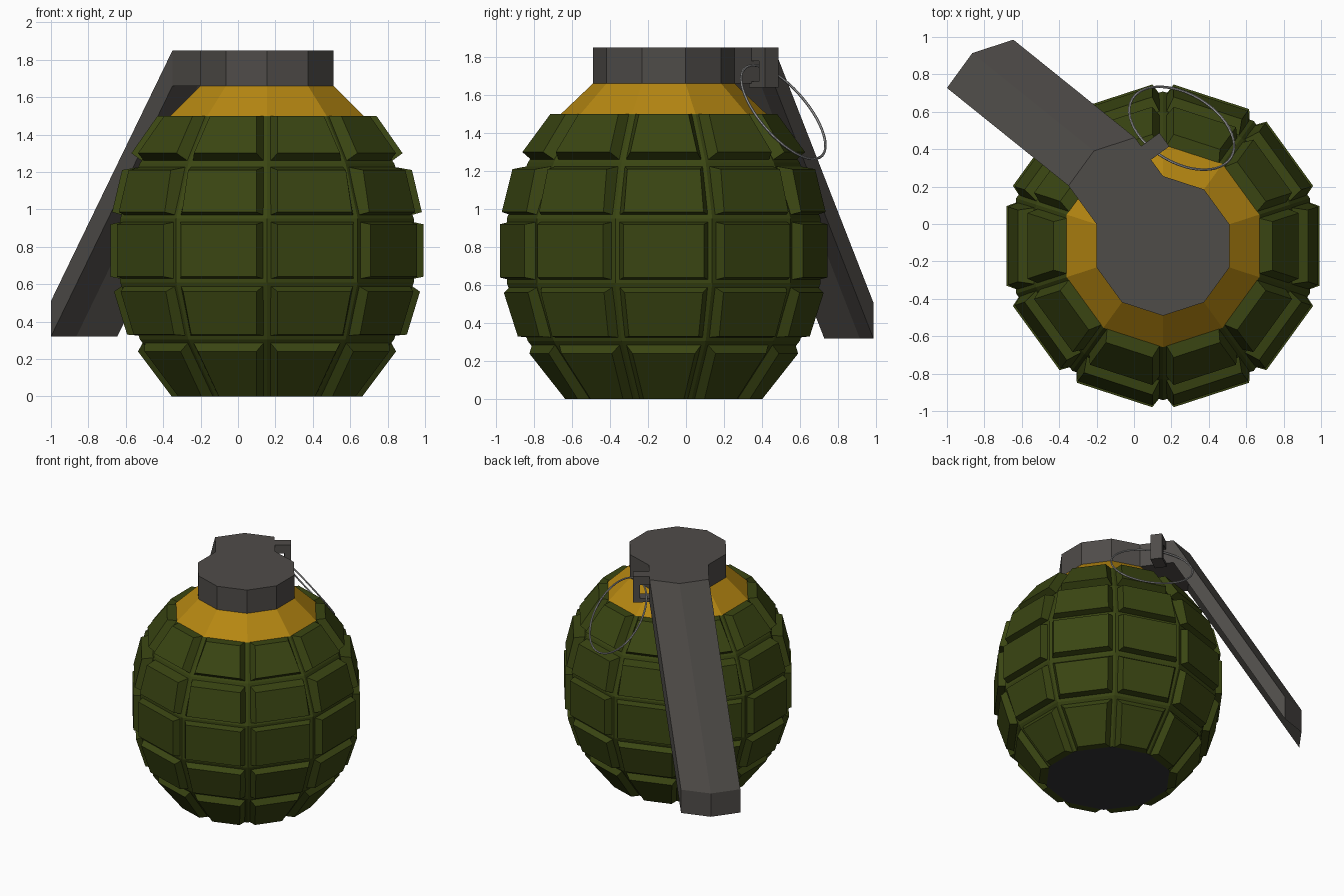
import bpy, bmesh, math
from mathutils import Vector, Matrix

if "Cube" in bpy.data.objects:
    bpy.data.objects.remove(bpy.data.objects["Cube"])

CX, CY, N = 0.155, -0.117, 10
T18, C18 = math.tan(math.pi / N), math.cos(math.pi / N)


def material(name, col):
    m = bpy.data.materials.new(name)
    m.diffuse_color = (*col, 1)
    m.use_nodes = True
    m.node_tree.nodes["Principled BSDF"].inputs["Base Color"].default_value = m.diffuse_color
    return m


GREEN = material("olive_green", (0.042, 0.060, 0.006))
YELLOW = material("amber_yellow", (0.47, 0.245, 0.006))
STEEL = material("warm_grey_steel", (0.078, 0.072, 0.066))
DARK = material("dark_grey", (0.034, 0.034, 0.037))
WIRE = material("light_grey_wire", (0.38, 0.38, 0.38))


def finish(name, bm, *mats):
    bmesh.ops.recalc_face_normals(bm, faces=bm.faces)
    me = bpy.data.meshes.new(name)
    bm.to_mesh(me)
    bm.free()
    ob = bpy.data.objects.new(name, me)
    for m in mats:
        me.materials.append(m)
    bpy.context.collection.objects.link(ob)
    return ob


def loft(bm, rings):
    """Join equal rings of points into a closed solid."""
    vs = [[bm.verts.new(p) for p in r] for r in rings]
    n = len(vs[0])
    for a, b in zip(vs, vs[1:]):
        for i in range(n):
            bm.faces.new((a[i], a[(i + 1) % n], b[(i + 1) % n], b[i]))
    bm.faces.new(vs[0][::-1])
    bm.faces.new(vs[-1])


def corner(i, apothem, z):
    a = math.radians(18 + 36 * i)
    r = apothem / C18
    return Vector((CX + r * math.cos(a), CY + r * math.sin(a), z))


def decagon_solid(name, profile, *mats):
    bm = bmesh.new()
    loft(bm, [[corner(i, a, z) for i in range(N)] for a, z in profile])
    return finish(name, bm, *mats)


# body core (floor of the grooves), with a dark base
core = decagon_solid("body_core", [(0.45, 0), (0.68, 0.305), (0.785, 0.61), (0.785, 0.95),
                                   (0.68, 1.245), (0.515, 1.5)], GREEN, DARK)
for p in core.data.polygons:
    p.material_index = 1 if p.normal.z < -0.9 else 0

# raised blocks: per row the base edge pair and outer edge pair as (apothem, z)
rows = [
    ((0.45, 0), (0.665, 0.285), (0.51, 0), (0.69, 0.24)),
    ((0.69, 0.325), (0.775, 0.59), (0.748, 0.33), (0.818, 0.56)),
    ((0.78, 0.628), (0.78, 0.932), (0.838, 0.64), (0.838, 0.92)),
    ((0.775, 0.97), (0.69, 1.225), (0.828, 0.985), (0.775, 1.21)),
    ((0.67, 1.26), (0.515, 1.5), (0.725, 1.3), (0.585, 1.5)),
]


def quad(lo, hi, gap, rot):
    pts = []
    for (a, z), s in ((lo, -1), (lo, 1), (hi, 1), (hi, -1)):
        pts.append(rot @ Vector((a, s * (a * T18 - gap), z)) + Vector((CX, CY, 0)))
    return pts


bm = bmesh.new()
for k in range(N):
    rot = Matrix.Rotation(math.radians(36 * k), 3, 'Z')
    for b_lo, b_hi, o_lo, o_hi in rows:
        loft(bm, [quad(b_lo, b_hi, 0.02, rot), quad(o_lo, o_hi, 0.06, rot)])
finish("body_blocks", bm, GREEN)

# collar and cap
decagon_solid("collar", [(0.515, 1.5), (0.355, 1.66)], YELLOW)
decagon_solid("cap", [(0.355, 1.66), (0.355, 1.85)], STEEL)

# lever: two neighbouring cap sides swept out, then bent down
section = [corner(i, 0.355, 1.85) for i in (2, 3, 4)] + [corner(i, 0.355, 1.66) for i in (4, 3, 2)]
bend = Vector((-0.15, 0.206, 0))
drop = bend + Vector((-0.65, 0.523, -1.34))
bm = bmesh.new()
vs = [[bm.verts.new(p + off) for p in section] for off in (Vector(), bend, drop)]
for a, b in zip(vs, vs[1:]):
    for i in range(6):
        j = (i + 1) % 6
        bm.faces.new((a[i], a[j], b[j], b[i]))
for r in (vs[0], vs[2]):
    bm.faces.new((r[0], r[1], r[4], r[5]))
    bm.faces.new((r[1], r[2], r[3], r[4]))
finish("lever", bm, STEEL)

# pin bracket: two arms and an outer post, leaving a hole for the ring
out, along = (Vector((math.cos(math.radians(d)), math.sin(math.radians(d)), 0)) for d in (36, 126))
root = Vector((0.1, 0.35, 0))
bm = bmesh.new()
for v0, v1, z0, z1 in ((-0.03, 0.11, 1.78, 1.85), (-0.03, 0.11, 1.64, 1.67), (0.06, 0.11, 1.67, 1.78)):
    loft(bm, [[root + out * v + along * u + Vector((0, 0, z))
               for v, u in ((v0, 0), (v1, 0), (v1, 0.09), (v0, 0.09))] for z in (z0, z1)])
finish("pin_bracket", bm, STEEL)

# pull ring
normal = Vector((0.407, 0.693, 0.598))
bpy.ops.mesh.primitive_torus_add(major_radius=0.307, minor_radius=0.007, major_segments=48,
                                 minor_segments=6, location=(0.255, 0.512, 1.51),
                                 rotation=normal.to_track_quat('Z', 'Y').to_euler())
ring = bpy.context.object
ring.name = "pull_ring"
ring.data.materials.append(WIRE)
